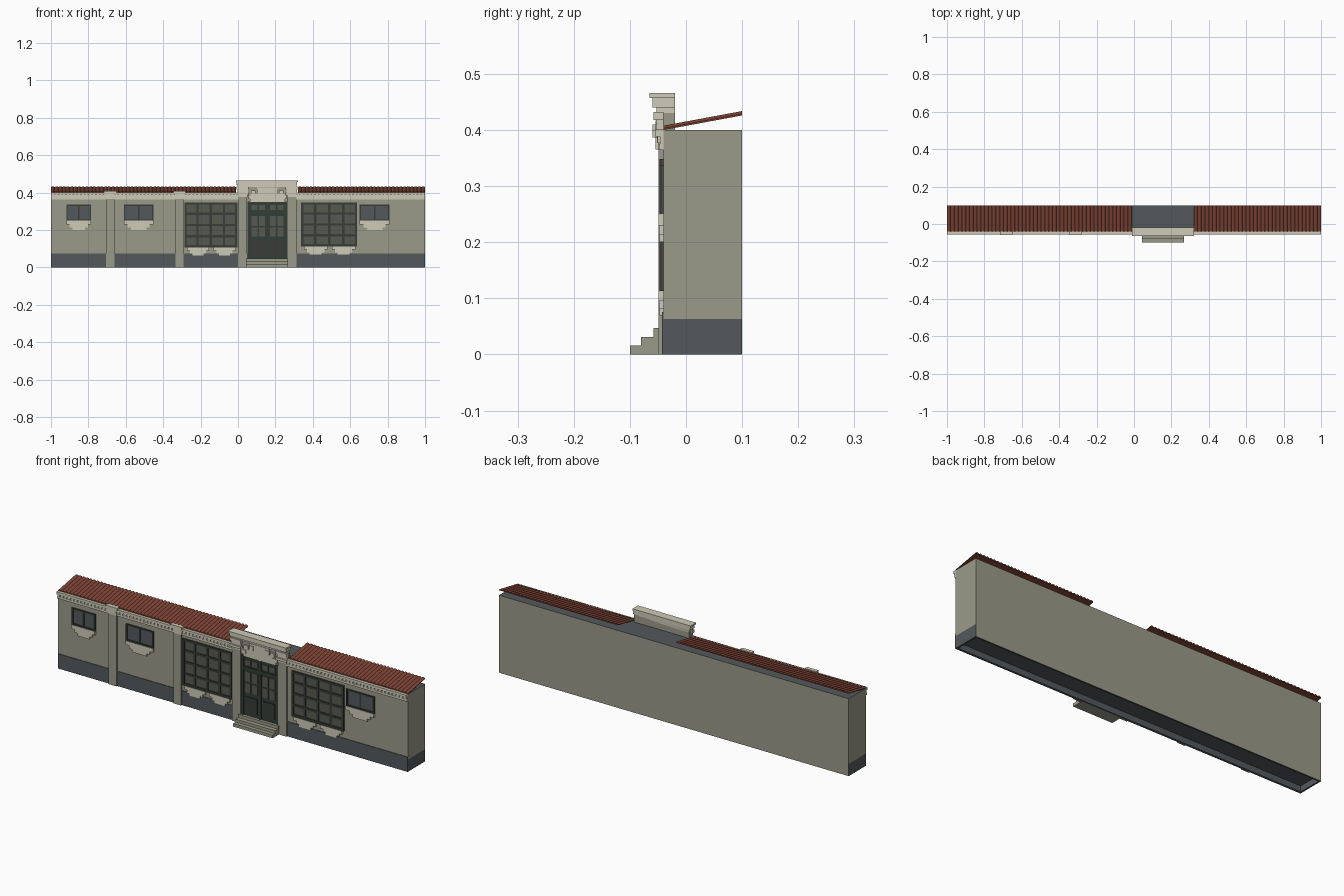
import bpy
import bmesh
import math
from mathutils import Matrix, Vector

cube = bpy.data.objects.get("Cube")
if cube:
    bpy.data.objects.remove(cube, do_unlink=True)


def material(name, *rgb):
    """Flat material from 0-255 display values."""
    linear = [((c / 255 + 0.055) / 1.055) ** 2.4 for c in rgb] + [1]
    mat = bpy.data.materials.new(name)
    mat.use_nodes = True
    mat.diffuse_color = linear
    mat.node_tree.nodes["Principled BSDF"].inputs["Base Color"].default_value = linear
    return mat


stone = material("wall stone", 155, 155, 138)
trim = material("pale trim", 206, 203, 184)
slate = material("slate grey", 84, 89, 92)
brick = material("roof tile", 126, 68, 53)
green = material("dark green paint", 52, 61, 55)
frame_paint = material("dark frame", 56, 60, 55)
lattice = material("dim leaded glass", 86, 90, 79)

WALL = -0.04     # front face of the main wall
BACK = 0.1
DOOR_L, DOOR_R = 0.05, 0.265
PORTAL_L, PORTAL_R = -0.012, 0.32


def finish(name, bm, *mats):
    bmesh.ops.recalc_face_normals(bm, faces=bm.faces)
    mesh = bpy.data.meshes.new(name)
    bm.to_mesh(mesh)
    bm.free()
    for mat in mats:
        mesh.materials.append(mat)
    obj = bpy.data.objects.new(name, mesh)
    bpy.context.collection.objects.link(obj)
    return obj


def add_box(bm, x0, x1, y0, y1, z0, z1):
    size = Matrix.Diagonal((x1 - x0, y1 - y0, z1 - z0, 1))
    centre = Vector((x0 + x1, y0 + y1, z0 + z1)) / 2
    bmesh.ops.create_cube(bm, size=1, matrix=Matrix.Translation(centre) @ size)


def boxes(name, mat, parts):
    bm = bmesh.new()
    for part in parts:
        add_box(bm, *part)
    return finish(name, bm, mat)


def on_wall(x0, x1, depth, z0, z1):
    """Box standing out from the front wall by depth."""
    return (x0, x1, WALL - depth, WALL, z0, z1)


# Main body: slate band at the ends and front, slate flat roof, recessed underside
bm = bmesh.new()
add_box(bm, -1, 1, WALL, BACK, 0, 0.4)
bmesh.ops.bisect_plane(bm, geom=bm.verts[:] + bm.edges[:] + bm.faces[:],
                       plane_co=(0, 0, 0.063), plane_no=(0, 0, 1))
bm.normal_update()
under = [f for f in bm.faces if f.normal.z < -0.5]
bmesh.ops.inset_region(bm, faces=under, thickness=0.012)
bmesh.ops.inset_region(bm, faces=under, thickness=0.001, depth=-0.03)
bm.normal_update()
for f in bm.faces:
    low = f.calc_center_median().z < 0.06
    is_back = f.normal.y > 0.5 and f.calc_center_median().y > BACK - 0.01
    f.material_index = int(f.normal.z > 0.5 or (low and not is_back))
finish("main_walls", bm, stone, slate)

# Front plinth, broken by the entrance
boxes("front_plinth", slate, [on_wall(-1, DOOR_L, 0.003, 0, 0.076),
                              on_wall(DOOR_R, 1, 0.003, 0, 0.076)])

# Roof: two sloping sheets of rounded tile rows
def tile_roof(name, x0, x1, pitch=0.02):
    bm = bmesh.new()
    rows = round((x1 - x0) / pitch)
    step = (x1 - x0) / rows
    profile = []
    for i in range(rows):
        for k in range(5):
            profile.append((x0 + (i + k / 5) * step, 0.005 * math.sin(math.pi * k / 5)))
    profile.append((x1, 0))
    outline = profile + [(x1, -0.003), (x0, -0.003)]
    eave = [bm.verts.new((x, WALL, 0.403 + h)) for x, h in outline]
    ridge = [bm.verts.new((x, BACK, 0.429 + h)) for x, h in outline]
    bm.faces.new(eave)
    bm.faces.new(ridge[::-1])
    for i in range(len(outline)):
        j = (i + 1) % len(outline)
        bm.faces.new((eave[i], eave[j], ridge[j], ridge[i]))
    finish(name, bm, brick)


tile_roof("right_tile_roof", -1, PORTAL_L)
tile_roof("left_tile_roof", PORTAL_R, 1)

# Cornice with a row of dentils
cornice = []
for x0, x1 in ((-1, 0), (0.31, 1)):
    cornice += [on_wall(x0, x1, 0.008, 0.364, 0.375),
                on_wall(x0, x1, 0.006, 0.375, 0.388),
                on_wall(x0, x1, 0.015, 0.388, 0.401)]
    count = int((x1 - x0) / 0.02)
    for i in range(count):
        x = x0 + (i + 0.25) * (x1 - x0) / count
        cornice.append(on_wall(x, x + 0.011, 0.011, 0.377, 0.388))
boxes("cornice", trim, cornice)

# Wall pilasters and their capitals
for name, x in (("outer", -0.683), ("inner", -0.313)):
    boxes(name + "_pilaster", stone, [on_wall(x - 0.022, x + 0.022, 0.009, 0, 0.39)])
    boxes(name + "_pilaster_capital", trim,
          [on_wall(x - 0.026, x + 0.026, 0.012, 0.366, 0.38),
           on_wall(x - 0.024, x + 0.024, 0.013, 0.38, 0.395),
           on_wall(x - 0.033, x + 0.033, 0.02, 0.395, 0.41)])

# Entrance pilasters with stepped capitals
for name, x in (("right", 0.025), ("left", 0.288)):
    boxes(name + "_door_pilaster", stone, [on_wall(x - 0.024, x + 0.024, 0.009, 0, 0.39)])
    boxes(name + "_door_capital", trim,
          [on_wall(x - 0.025, x + 0.025, 0.012, 0.378, 0.387),
           on_wall(x - 0.033, x + 0.031, 0.02, 0.387, 0.4),
           on_wall(x - 0.028, x + 0.028, 0.013, 0.4, 0.418),
           on_wall(x - 0.033, x + 0.031, 0.018, 0.418, 0.432)])

# Parapet over the entrance
boxes("parapet_wall", stone, [(PORTAL_L + 0.01, PORTAL_R - 0.01, -0.045, -0.02, 0.39, 0.44)])
boxes("parapet_cap", trim,
      [(PORTAL_L + inset, PORTAL_R - inset, y, -0.02, z0, z1) for inset, y, z0, z1 in (
          (0.008, -0.053, 0.43, 0.44), (0.004, -0.06, 0.44, 0.457),
          (0, -0.065, 0.457, 0.466))])

# Ornamented lintel over the door
MID = (DOOR_L + DOOR_R) / 2
lintel = [on_wall(DOOR_L + 0.015, DOOR_R - 0.015, 0.009, 0.35, 0.396),
          on_wall(MID - 0.055, MID + 0.055, 0.012, 0.396, 0.428)]
for side in (-1, 1):
    for offset, z in ((0.075, 0.4), (0.045, 0.405), (0.09, 0.375)):
        x = MID + side * offset
        lintel.append(on_wall(x - 0.012, x + 0.012, 0.014, z - 0.01, z + 0.012))
boxes("door_lintel", trim, lintel)

# Entrance steps
boxes("entrance_steps", stone,
      [(0.042, 0.268, y, WALL, z0, z0 + 0.016)
       for y, z0 in ((-0.1, 0), (-0.08, 0.015), (-0.058, 0.031))])

# Double door: leaves, rails, glazing and lower panels
boxes("door_leaves", green, [on_wall(DOOR_L, DOOR_R, 0.003, 0.045, 0.352),
                             on_wall(DOOR_L, DOOR_L + 0.013, 0.007, 0.045, 0.352),
                             on_wall(DOOR_R - 0.013, DOOR_R, 0.007, 0.045, 0.352),
                             on_wall(DOOR_L, DOOR_R, 0.007, 0.285, 0.298),
                             on_wall(MID - 0.006, MID + 0.006, 0.007, 0.045, 0.352)])
panes, panels = [], []
for side in (-1, 1):
    for offset in (0.03, 0.07):
        x = MID + side * offset
        for z0, z1 in ((0.307, 0.335), (0.222, 0.274), (0.165, 0.214)):
            panes.append(on_wall(x - 0.016, x + 0.016, 0.005, z0, z1))
    x = MID + side * 0.05
    panels.append(on_wall(x - 0.034, x + 0.034, 0.006, 0.065, 0.145))
boxes("door_panes", lattice, panes)
boxes("door_lower_panels", frame_paint, panels)


# Windows: a glass plate behind a grid of bars
def window(name, x0, x1, z0, z1, cols, rows, glass, border, bar):
    boxes(name + "_glass", glass, [on_wall(x0, x1, 0.002, z0, z1)])
    bars = [on_wall(x0, x0 + border, 0.007, z0, z1), on_wall(x1 - border, x1, 0.007, z0, z1),
            on_wall(x0, x1, 0.007, z0, z0 + border), on_wall(x0, x1, 0.007, z1 - border, z1)]
    for i in range(1, cols):
        x = x0 + (x1 - x0) * i / cols
        bars.append(on_wall(x - bar, x + bar, 0.006, z0, z1))
    for i in range(1, rows):
        z = z0 + (z1 - z0) * i / rows
        bars.append(on_wall(x0, x1, 0.006, z - bar, z + bar))
    boxes(name + "_frame", frame_paint, bars)


# Stepped sill bracket hanging below a window
def bracket(name, x0, x1, top, drop):
    w = x1 - x0
    boxes(name, trim,
          [on_wall(x0 + w * inset, x1 - w * inset, depth, top - drop * low, top - drop * high)
           for inset, depth, high, low in ((0, 0.009, 0, 0.4), (0.13, 0.008, 0.4, 0.72),
                                           (0.24, 0.007, 0.72, 1))])


for name, x0, x1 in (("far_right", -0.918, -0.785), ("mid_right", -0.61, -0.452),
                     ("far_left", 0.65, 0.81)):
    window(name + "_small_window", x0, x1, 0.25, 0.337, 2, 1, slate, 0.007, 0.004)
    bracket(name + "_sill", x0, x1, 0.25, 0.05)

for name, x0, x1, z0 in (("right", -0.287, -0.004, 0.107), ("left", 0.338, 0.637, 0.113)):
    window(name + "_large_window", x0, x1, z0, 0.348, 4, 4, lattice, 0.012, 0.006)
    half = (x1 - x0) / 2
    bracket(name + "_outer_bracket", x0 + 0.015, x0 + half - 0.01, z0, 0.044)
    bracket(name + "_inner_bracket", x0 + half + 0.015, x1 - 0.01, z0, 0.044)
